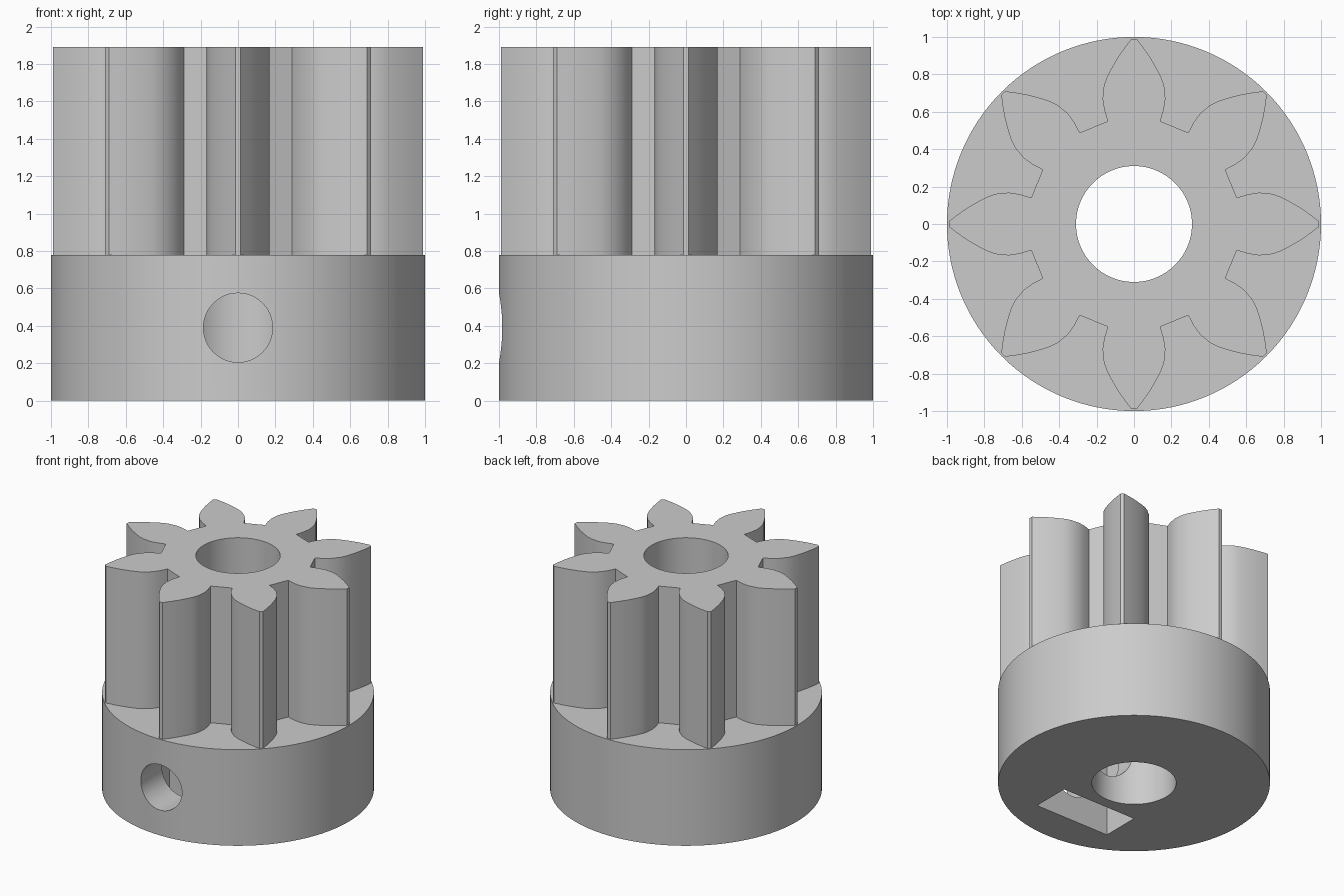
import bpy, bmesh, math
from mathutils import Matrix, Vector

cube = bpy.data.objects.get("Cube")
if cube:
    bpy.data.objects.remove(cube, do_unlink=True)

HUB_TOP, TOP, BORE = 0.78, 1.89, 0.31
HOLE_Z, HOLE_R = 0.39, 0.185
TEETH = 8

# Plain grey for every part
grey = bpy.data.materials.new("grey_plastic")
grey.use_nodes = True
colour = (0.6, 0.6, 0.6, 1)
grey.diffuse_color = colour
grey.node_tree.nodes["Principled BSDF"].inputs["Base Color"].default_value = colour


def prism(name, outline, height, matrix):
    """Extrude a flat outline along its local z, then place it."""
    bm = bmesh.new()
    face = bm.faces.new([bm.verts.new((x, y, 0)) for x, y in outline])
    result = bmesh.ops.extrude_face_region(bm, geom=[face])
    verts = [v for v in result["geom"] if isinstance(v, bmesh.types.BMVert)]
    bmesh.ops.translate(bm, verts=verts, vec=(0, 0, height))
    bmesh.ops.recalc_face_normals(bm, faces=bm.faces)
    bm.transform(matrix)
    mesh = bpy.data.meshes.new(name)
    bm.to_mesh(mesh)
    bm.free()
    mesh.materials.append(grey)
    obj = bpy.data.objects.new(name, mesh)
    bpy.context.collection.objects.link(obj)
    return obj


def circle(radius, sides):
    step = math.tau / sides
    return [(radius * math.cos(i * step), radius * math.sin(i * step)) for i in range(sides)]


def combine(target, tool, operation):
    """Apply a boolean and discard the tool object."""
    mod = target.modifiers.new(operation.lower(), "BOOLEAN")
    mod.operation, mod.solver, mod.object = operation, "EXACT", tool
    bpy.context.view_layer.objects.active = target
    bpy.ops.object.modifier_apply(modifier=mod.name)
    bpy.data.objects.remove(tool, do_unlink=True)


# Gear outline: one leaf-shaped tooth, mirrored and repeated round the axis
flank = [(0.14, 0.55), (0.159, 0.61), (0.168, 0.67), (0.161, 0.74), (0.145, 0.785),
         (0.122, 0.83), (0.09, 0.885), (0.054, 0.938), (0.014, 0.99)]
tooth = flank + [(-x, y) for x, y in reversed(flank)]
gear_outline = []
for i in range(TEETH):
    turn = Matrix.Rotation(i * math.tau / TEETH, 2)
    gear_outline += [tuple(turn @ Vector(p)) for p in tooth]

# Round hub with the toothed gear standing on it
pinion = prism("pinion_gear", circle(1, 128), HUB_TOP, Matrix())
gear_start = 0.7
gear = prism("teeth", gear_outline, TOP - gear_start, Matrix.Translation((0, 0, gear_start)))
combine(pinion, gear, "UNION")

# Shaft bore through the whole part
bore = prism("bore_cutter", circle(BORE, 96), 3, Matrix.Translation((0, 0, -0.5)))
combine(pinion, bore, "DIFFERENCE")

# Set screw hole from the front into the bore
to_front = Matrix.Rotation(math.pi / 2, 4, "X")
screw = prism("screw_cutter", circle(HOLE_R, 48), 1.2,
              Matrix.Translation((0, 0, HOLE_Z)) @ to_front)
combine(pinion, screw, "DIFFERENCE")

# Captive nut slot, open at the bottom, with a peaked roof
slot = [(-0.335, -0.2), (0.335, -0.2), (0.335, 0.665), (0.147, 0.665),
        (0, 0.75), (-0.147, 0.665), (-0.335, 0.665)]
nut = prism("nut_cutter", slot, 0.31, Matrix.Translation((0, -0.4, 0)) @ to_front)
combine(pinion, nut, "DIFFERENCE")

# Smooth curved walls, crisp edges
bpy.ops.object.select_all(action="DESELECT")
pinion.select_set(True)
bpy.context.view_layer.objects.active = pinion
bpy.ops.object.shade_smooth_by_angle(angle=math.radians(30))
